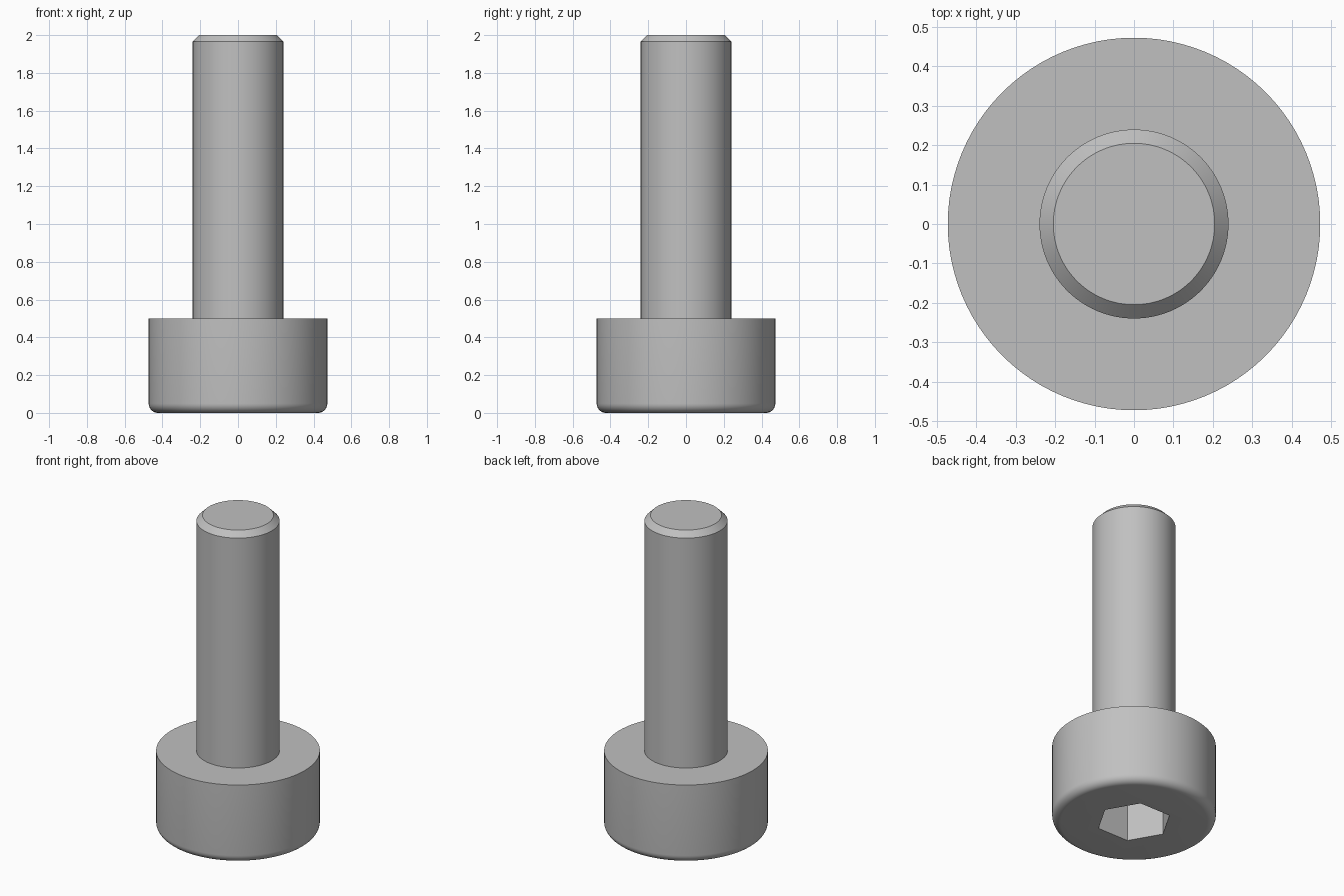
import bpy
import bmesh
import math

SEGMENTS = 96

cube = bpy.data.objects.get("Cube")
if cube:
    bpy.data.objects.remove(cube, do_unlink=True)

# Single steel grey material
steel = bpy.data.materials.new("steel grey")
steel.use_nodes = True
grey = (0.53, 0.53, 0.53, 1.0)
steel.diffuse_color = grey
steel.node_tree.nodes["Principled BSDF"].inputs["Base Color"].default_value = grey


def lathe(name, profile, sides=SEGMENTS):
    """Closed solid turned around z from (radius, height) points, bottom to top."""
    bm = bmesh.new()
    rings = []
    for r, z in profile:
        angles = [math.tau * i / sides for i in range(sides)]
        rings.append([bm.verts.new((r * math.cos(a), r * math.sin(a), z)) for a in angles])
    for low, high in zip(rings, rings[1:]):
        for i in range(sides):
            j = (i + 1) % sides
            bm.faces.new((low[i], low[j], high[j], high[i]))
    bm.faces.new(rings[0][::-1])
    bm.faces.new(rings[-1])
    mesh = bpy.data.meshes.new(name)
    bm.to_mesh(mesh)
    bm.free()
    mesh.materials.append(steel)
    obj = bpy.data.objects.new(name, mesh)
    bpy.context.collection.objects.link(obj)
    return obj


def activate(obj):
    bpy.ops.object.select_all(action='DESELECT')
    obj.select_set(True)
    bpy.context.view_layer.objects.active = obj


# Cylindrical head with a rounded lower rim
head_radius, head_height, fillet, steps = 0.473, 0.5, 0.05, 8
rim = []
for k in range(steps + 1):
    a = math.pi / 2 * k / steps
    rim.append((head_radius - fillet + fillet * math.sin(a), fillet - fillet * math.cos(a)))
head = lathe("head", rim + [(head_radius, head_height)])

# Hexagonal drive socket cut into the underside
socket = lathe("socket_cutter", [(0.218, -0.1), (0.218, 0.25)], sides=6)
socket.hide_render = True
cut = head.modifiers.new("socket", 'BOOLEAN')
cut.operation = 'DIFFERENCE'
cut.solver = 'EXACT'
cut.object = socket
activate(head)
bpy.ops.object.modifier_apply(modifier=cut.name)
bpy.data.objects.remove(socket, do_unlink=True)

# Plain shank with a chamfered tip
shank = lathe("shank", [(0.24, head_height), (0.24, 1.965), (0.205, 2.0)])

for part in (head, shank):
    activate(part)
    bpy.ops.object.shade_smooth_by_angle(angle=math.radians(30))
